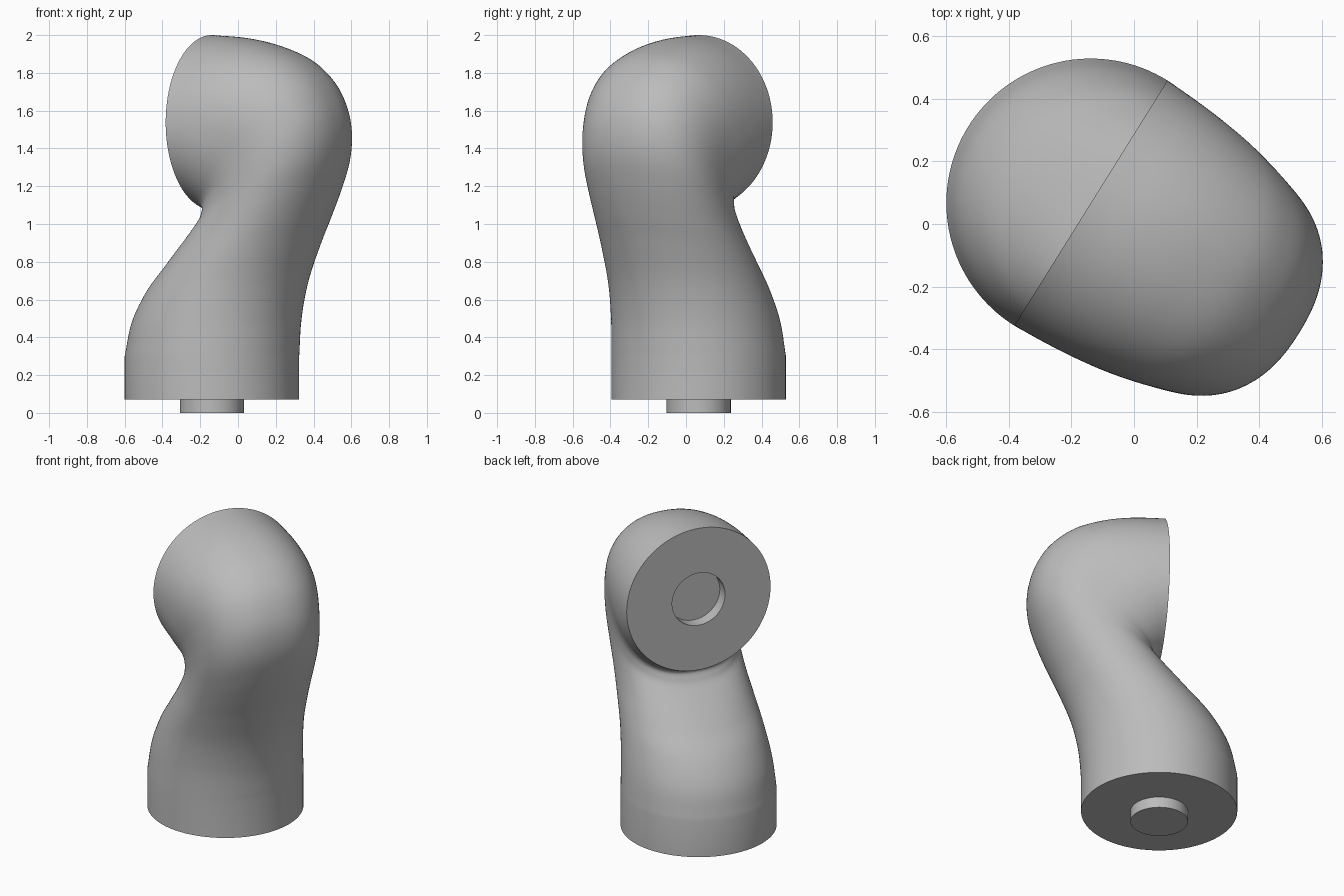
import bpy, bmesh, math
from mathutils import Vector

cube = bpy.data.objects.get("Cube")
if cube:
    bpy.data.objects.remove(cube)

R = 0.462           # radius of both end discs
PEG = 0.17          # radius of the peg and its matching socket
SEGS, STEPS = 128, 6
TURN, SPOT = math.radians(-32), (-0.138, 0.067, 0)

grey = bpy.data.materials.new("warm_grey")
grey.use_nodes = True
colour = (0.5, 0.5, 0.5, 1)
grey.diffuse_color = colour
grey.node_tree.nodes["Principled BSDF"].inputs["Base Color"].default_value = colour


def spline(points):
    """Catmull-Rom samples through the points."""
    pts = [Vector(p) for p in points]
    pts = [2 * pts[0] - pts[1]] + pts + [2 * pts[-1] - pts[-2]]
    out = []
    for a, b, c, d in zip(pts, pts[1:], pts[2:], pts[3:]):
        for k in range(STEPS):
            t = k / STEPS
            out.append((2 * b + (c - a) * t + (2 * a - 5 * b + 4 * c - d) * t ** 2
                        + (3 * b - a - 3 * c + d) * t ** 3) / 2)
    return out + [pts[-2]]


def ring(outer, inner, width, power=1):
    """Superellipse spanning two side-profile points with the given half width."""
    mid, arm = (outer + inner) / 2, (outer - inner) / 2
    points = []
    for i in range(SEGS):
        a = math.tau * i / SEGS
        c, s = (math.copysign(abs(f) ** power, f) for f in (math.cos(a), math.sin(a)))
        p = mid + arm * c
        points.append((p.x, width * s, p.y))
    return points


def flat(z, radius):
    return ring(Vector((radius, z)), Vector((-radius, z)), radius)


def upright(x, radius):
    return ring(Vector((x, 2 - R + radius)), Vector((x, 2 - R - radius)), radius)


def build(name, rings):
    """Skin the rings, cap both ends and shade."""
    bm = bmesh.new()
    loops = [[bm.verts.new(p) for p in r] for r in rings]
    for a, b in zip(loops, loops[1:]):
        for i in range(SEGS):
            j = (i + 1) % SEGS
            bm.faces.new((a[i], a[j], b[j], b[i]))
    bm.faces.new(loops[0][::-1])
    bm.faces.new(loops[-1])
    bmesh.ops.recalc_face_normals(bm, faces=bm.faces[:])
    mesh = bpy.data.meshes.new(name)
    bm.to_mesh(mesh)
    bm.free()
    mesh.materials.append(grey)
    obj = bpy.data.objects.new(name, mesh)
    bpy.context.collection.objects.link(obj)
    obj.location, obj.rotation_euler.z = SPOT, TURN
    bpy.ops.object.select_all(action='DESELECT')
    obj.select_set(True)
    bpy.context.view_layer.objects.active = obj
    bpy.ops.object.shade_smooth_by_angle(angle=math.radians(35))


# Side profile rails (forward, up), paired station by station
outer_rail = spline([(R, .3), (.48, .5), (.525, .7), (.6, .9), (.665, 1.05),
                     (.725, 1.2), (.772, 1.35), (.785, 1.48), (.768, 1.6),
                     (.715, 1.72), (.64, 1.81), (.53, 1.89), (.37, 1.95),
                     (.2, 1.985), (0, 2)])
inner_rail = spline([(-R, .3), (-.42, .48), (-.33, .64), (-.22, .76), (-.13, .855),
                     (-.055, .93), (0, .985), (.022, 1.02), (.032, 1.04),
                     (.034, 1.052), (.031, 1.06), (.025, 1.066), (.017, 1.071),
                     (.008, 1.074), (0, 2 - 2 * R)])

# Half width and roundness power of the cross-section at each station
shapes = spline([(R, 1), (.447, 1), (.425, .99), (.405, .96), (.39, .92),
                 (.383, .89), (.382, .87), (.386, .86), (.393, .86), (.405, .86),
                 (.42, .87), (.436, .89), (.449, .92), (.457, .96), (R, 1)])

# Arm: upright foot, bent body, then the vertical disc with a round socket
body = [ring(o, i, *s) for o, i, s in zip(outer_rail, inner_rail, shapes)]
build("bent_arm", [flat(.07, R)] + body + [upright(0, PEG), upright(.08, PEG)])

# Peg under the foot
build("foot_peg", [flat(0, PEG), flat(.075, PEG)])
